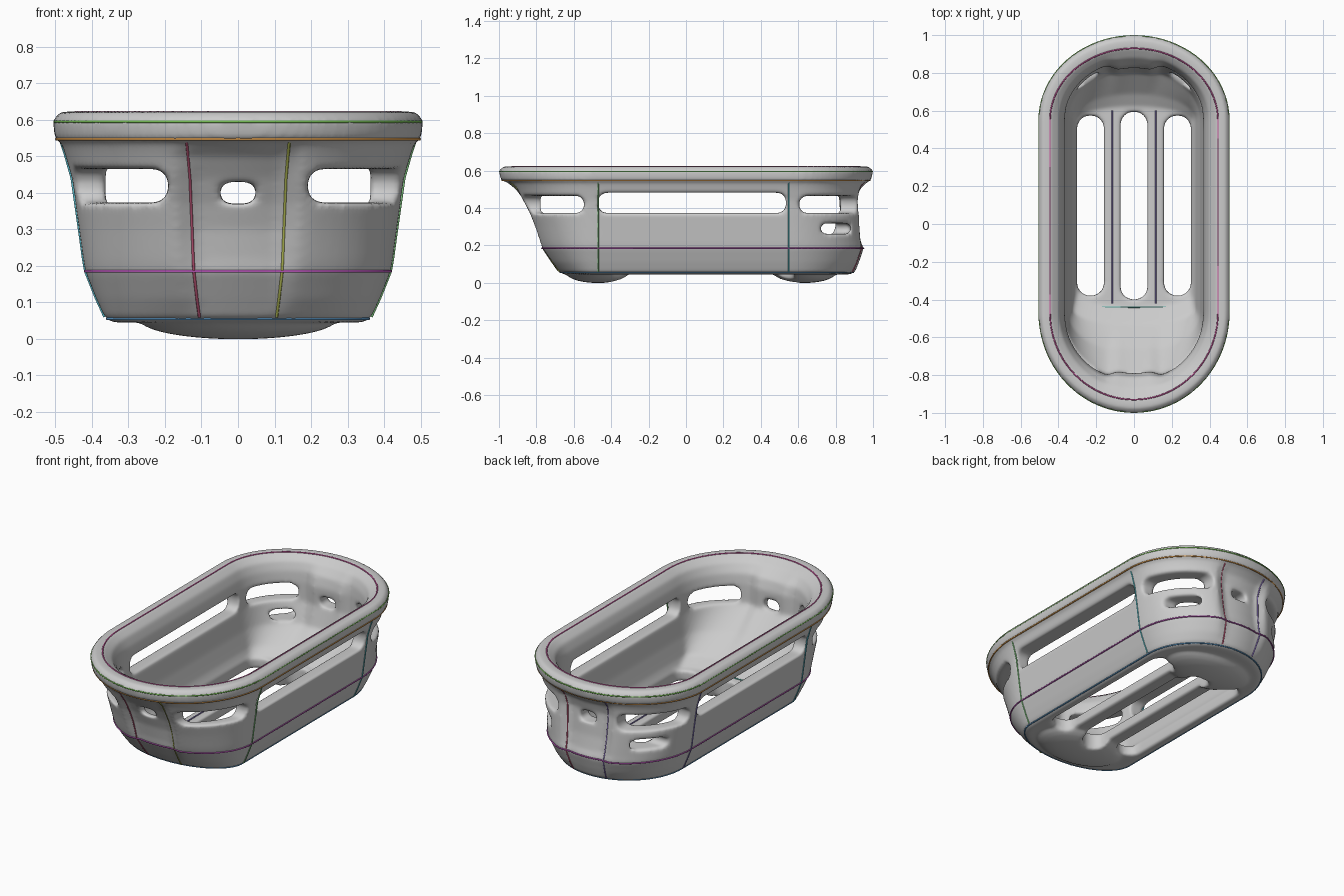
import bpy, bmesh, math
from mathutils import Matrix, Vector

if "Cube" in bpy.data.objects:
    bpy.data.objects.remove(bpy.data.objects["Cube"])

# ring: z, half width, front y, back y, depth of the centre recess
OUTER = [(.045, .345, -.65, .88, 0), (.06, .365, -.685, .905, 0), (.11, .388, -.735, .94, .015),
         (.185, .418, -.795, .975, .025), (.22, .424, -.81, .97, .035), (.30, .435, -.84, .965, .045),
         (.37, .445, -.87, .96, .045), (.44, .455, -.91, .955, .045), (.50, .472, -.94, .96, .03),
         (.54, .485, -.965, .975, .005), (.548, .502, -.99, .99, 0), (.60, .506, -1, 1, 0),
         (.622, .485, -.975, .975, 0)]
INNER = [(.622, .44, -.93, .93, 0), (.59, .397, -.88, .89, .01), (.54, .377, -.84, .87, .03),
         (.48, .367, -.83, .865, .04), (.37, .367, -.825, .865, .035), (.25, .35, -.68, .82, .02),
         (.15, .325, -.53, .69, 0), (.11, .305, -.44, .62, 0)]
N = 40


def point(ring, back, a):
    z, rx, yf, yb, d = ring
    c = math.cos(a)
    t = max(0, min(1, (.42 - abs(c)) / .2))
    d *= t * t * (3 - 2 * t)
    if back:
        cy = min(.55, yb - .08)
        return Vector((rx * c, cy + (yb - cy) * math.sin(a) - d, z))
    cy = max(-.47, yf + .08)
    return Vector((rx * c, cy + (yf - cy) * math.sin(a) + d, z))


def outline(ring):
    back = [point(ring, True, math.pi * i / N) for i in range(N + 1)]
    front = [point(ring, False, math.pi * (N - i) / N) for i in range(N + 1)]
    return back + front


def mesh_object(name, bm):
    bmesh.ops.recalc_face_normals(bm, faces=bm.faces)
    me = bpy.data.meshes.new(name)
    bm.to_mesh(me)
    bm.free()
    ob = bpy.data.objects.new(name, me)
    bpy.context.collection.objects.link(ob)
    return ob


# tub body: outer wall, rim roll, inner wall and floor
bm = bmesh.new()
rings = [[bm.verts.new(p) for p in outline(r)] for r in OUTER + INNER]
for a, b in zip(rings, rings[1:]):
    for i in range(len(a)):
        j = (i + 1) % len(a)
        bm.faces.new((a[i], a[j], b[j], b[i]))
bm.faces.new(rings[0][::-1])
bm.faces.new(rings[-1])
tub = mesh_object("basket_tub", bm)
helpers = []


def combine(ob, op):
    ob.hide_render = True
    helpers.append(ob)
    m = tub.modifiers.new(ob.name, 'BOOLEAN')
    m.operation, m.object, m.solver = op, ob, 'EXACT'


def cut(name, x, y, z, r):
    bm = bmesh.new()
    bmesh.ops.create_cube(bm, size=1)
    size = Vector((x[1] - x[0], y[1] - y[0], z[1] - z[0]))
    mid = Vector((x[1] + x[0], y[1] + y[0], z[1] + z[0])) / 2
    bmesh.ops.transform(bm, matrix=Matrix.Translation(mid) @ Matrix.Diagonal((*size, 1)), verts=bm.verts)
    bmesh.ops.bevel(bm, geom=bm.edges[:], offset=r, segments=5, profile=.5, affect='EDGES')
    combine(mesh_object(name, bm), 'DIFFERENCE')


# feet swelling below the floor
for y in (-.47, .63):
    bm = bmesh.new()
    bmesh.ops.create_uvsphere(bm, u_segments=40, v_segments=20, radius=1)
    bmesh.ops.transform(bm, matrix=Matrix.Translation((0, y, .052)) @ Matrix.Diagonal((.27, .17, .053, 1)),
                        verts=bm.verts)
    combine(mesh_object("foot_pad", bm), 'UNION')

# floor slots
for x in (-.23, 0, .23):
    e = .02 if x else 0
    cut("slot_cutter", (x - .072, x + .072), (-.40 + e, .595 - e), (-.2, .32), .068)

# wall openings
cut("side_cutter", (-.8, .8), (-.47, .535), (.373, .482), .045)
for s in (-1, 1):
    x = tuple(sorted((s * .19, s * .8)))
    cut("front_corner_cutter", x, (-1.3, -.545), (.373, .465), .04)
    cut("back_corner_cutter", x, (.605, 1.3), (.373, .465), .04)
    cut("back_low_cutter", tuple(sorted((s * .19, s * .8))), (.72, .88), (.262, .318), .025)
for y in ((-1.3, -.6), (.65, 1.3)):
    cut("centre_cutter", (-.05, .05), y, (.37, .43), .028)

# soften everything into one moulded surface
rm = tub.modifiers.new("remesh", 'REMESH')
rm.mode, rm.voxel_size, rm.use_smooth_shade = 'VOXEL', .0105, True
sm = tub.modifiers.new("smooth", 'SMOOTH')
sm.factor, sm.iterations = .5, 8
bpy.context.view_layer.objects.active = tub
tub.select_set(True)
for o in helpers:
    o.select_set(False)
bpy.ops.object.convert(target='MESH')
for o in helpers:
    bpy.data.objects.remove(o)


# thin coloured seam lines
def seam(name, pts, color, closed=False):
    cu = bpy.data.curves.new(name, 'CURVE')
    cu.dimensions = '3D'
    cu.bevel_depth, cu.bevel_resolution = .004, 1
    sp = cu.splines.new('POLY')
    sp.points.add(len(pts) - 1)
    for q, p in zip(sp.points, pts):
        q.co = (*p, 1)
    sp.use_cyclic_u = closed
    mat = bpy.data.materials.new(name)
    mat.diffuse_color = (*color, 1)
    mat.use_nodes = True
    mat.node_tree.nodes["Principled BSDF"].inputs["Base Color"].default_value = mat.diffuse_color
    cu.materials.append(mat)
    bpy.context.collection.objects.link(bpy.data.objects.new(name, cu))


seam("rim_top_seam", outline((.62, .445, -.93, .93, 0)), (.6, .1, .35), True)
seam("rim_side_seam", outline((.595, .502, -.996, .996, 0)), (.2, .55, .1), True)
seam("rim_lower_seam", outline((.547, .497, -.982, .982, 0)), (.75, .35, .08), True)
seam("wall_seam", outline(OUTER[3]), (.5, .1, .5), True)
seam("base_seam", outline((.055, .358, -.672, .894, 0)), (.1, .3, .55), True)
seam("floor_front_seam", [(-.33, -.43, .125), (-.2, -.44, .112), (.2, -.44, .112), (.33, -.43, .125)], (.1, .4, .35))

# upright seams on the pillars
for name, back, c, color in (("front_left_seam", 0, -.29, (.55, .1, .2)), ("front_right_seam", 0, .29, (.5, .55, .1)),
                             ("back_left_seam", 1, -.29, (.3, .2, .6)), ("back_right_seam", 1, .29, (.6, .1, .2)),
                             ("side_front_seam_l", 0, -1, (.1, .5, .6)), ("side_front_seam_r", 0, 1, (.2, .55, .2)),
                             ("side_back_seam_l", 1, -1, (.25, .2, .55)), ("side_back_seam_r", 1, 1, (.1, .5, .55))):
    seam(name, [point(r, back, math.acos(c)) for r in OUTER[1:10]], color)
# long seams on the floor bars
for name, x in (("floor_left_seam", -.115), ("floor_right_seam", .115)):
    seam(name, [(x, -.42, .112), (x, .6, .112)], (.25, .2, .5))
